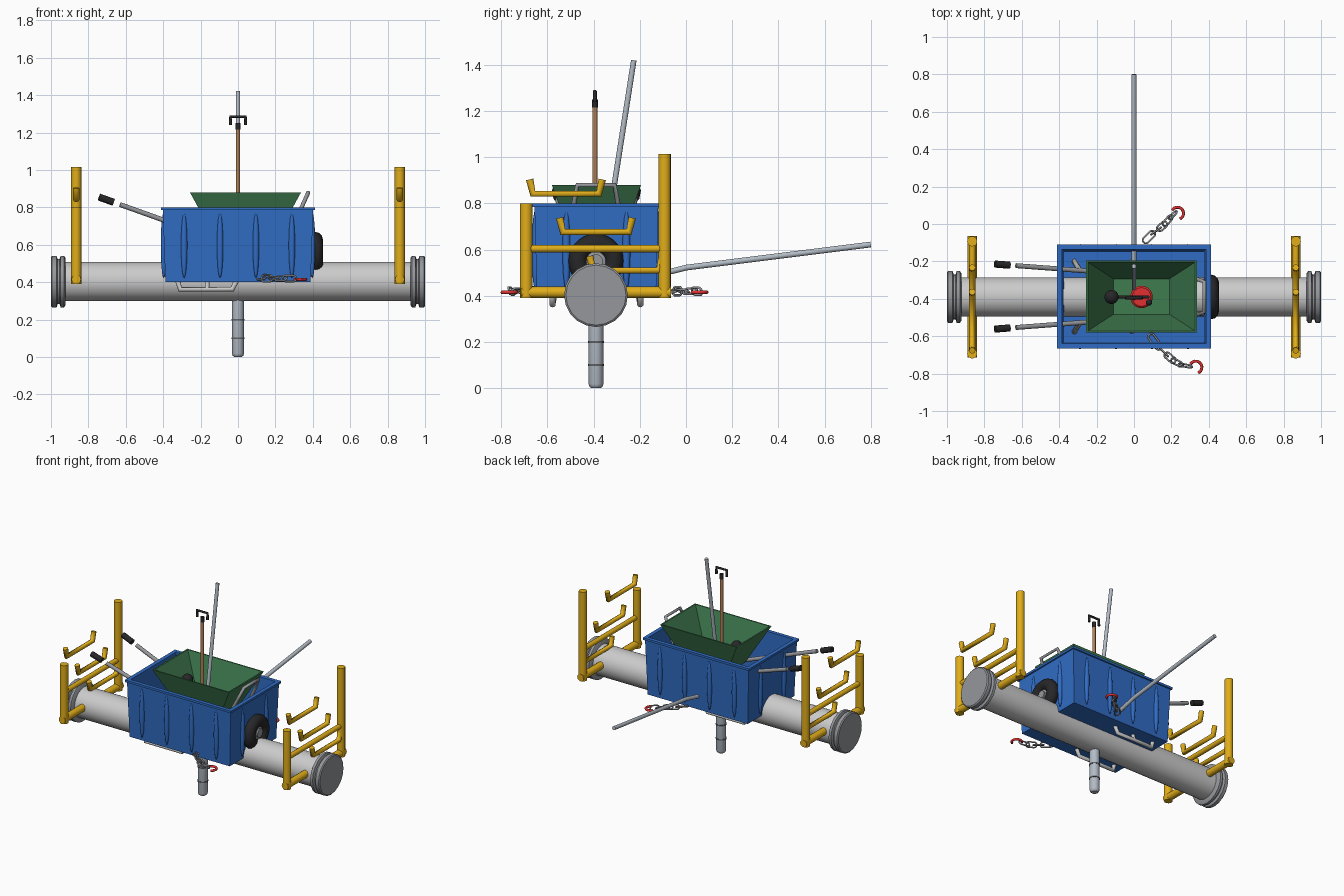
import bpy, bmesh, math
from mathutils import Vector, Matrix

if "Cube" in bpy.data.objects:
    bpy.data.objects.remove(bpy.data.objects["Cube"])

CY, CZ = -0.39, 0.403   # axis of the main tube


def mat(name, c):
    m = bpy.data.materials.new(name)
    m.diffuse_color = (*c, 1)
    m.use_nodes = True
    m.node_tree.nodes["Principled BSDF"].inputs["Base Color"].default_value = m.diffuse_color
    return m


BLUE = mat("blue", (0.03, 0.15, 0.55))
YELLOW = mat("yellow", (0.75, 0.42, 0.01))
GREEN = mat("green", (0.05, 0.2, 0.08))
BLACK = mat("black", (0.02, 0.02, 0.022))
RED = mat("red", (0.75, 0.03, 0.03))
WOOD = mat("wood", (0.45, 0.22, 0.09))
WHITE = mat("pale_grey", (0.68, 0.68, 0.68))
STEEL = mat("steel", (0.3, 0.31, 0.33))
DARK = mat("dark_steel", (0.12, 0.12, 0.13))
POST = mat("blue_grey", (0.45, 0.5, 0.56))


def finish(name, bm, m, smooth=True):
    bmesh.ops.recalc_face_normals(bm, faces=bm.faces)
    me = bpy.data.meshes.new(name)
    bm.to_mesh(me)
    bm.free()
    o = bpy.data.objects.new(name, me)
    bpy.context.collection.objects.link(o)
    me.materials.append(m)
    if smooth:
        bpy.ops.object.select_all(action='DESELECT')
        o.select_set(True)
        bpy.context.view_layer.objects.active = o
        bpy.ops.object.shade_smooth_by_angle(angle=math.radians(35))
    return o


def loft(name, rings, m, smooth=True, closed=False):
    """Skin equal-length rings; cap the ends, or join last to first."""
    bm = bmesh.new()
    vs = [[bm.verts.new(p) for p in r] for r in rings]
    n = len(vs[0])
    for a, b in zip(vs, vs[1:] + vs[:1] if closed else vs[1:]):
        for i in range(n):
            bm.faces.new((a[i], a[(i + 1) % n], b[(i + 1) % n], b[i]))
    if not closed:
        bm.faces.new(vs[0])
        bm.faces.new(vs[-1])
    return finish(name, bm, m, smooth)


def lathe(name, p, axis, prof, m, n=20):
    """Revolve (distance, radius) pairs round an axis from p."""
    p, axis = Vector(p), Vector(axis).normalized()
    q = axis.to_track_quat('Z', 'Y')
    return loft(name, [[p + q @ Vector((r * math.cos(a), r * math.sin(a), t))
                        for a in (2 * math.pi * i / n for i in range(n))]
                       for t, r in prof], m)


def rod(name, a, b, r, m, n=16):
    d = Vector(b) - Vector(a)
    return lathe(name, a, d, [(0, r), (d.length, r)], m, n)


def pipe(name, pts, r, m, closed=False):
    """Bent pipe along a path, as a bevelled curve."""
    cu = bpy.data.curves.new(name, 'CURVE')
    cu.dimensions, cu.bevel_depth, cu.bevel_resolution = '3D', r, 3
    cu.use_fill_caps = True
    s = cu.splines.new('POLY')
    s.points.add(len(pts) - 1)
    for q, p in zip(s.points, pts):
        q.co = (*p, 1)
    s.use_cyclic_u = closed
    s.use_smooth = True
    cu.materials.append(m)
    o = bpy.data.objects.new(name, cu)
    bpy.context.collection.objects.link(o)
    return o


def ball(name, c, s, m):
    bm = bmesh.new()
    bmesh.ops.create_uvsphere(bm, u_segments=16, v_segments=10, radius=1,
                              matrix=Matrix.Translation(c) @ Matrix.Diagonal((*s, 1)))
    return finish(name, bm, m)


def tub(name, cx, cy, rings, m):
    """Rectangular open container from (half x, half y, z) steps."""
    return loft(name, [[(cx + i * hx, cy + j * hy, z) for i, j in
                        ((-1, -1), (1, -1), (1, 1), (-1, 1))]
                       for hx, hy, z in rings], m, False)


# main tube with grooved end caps
rod("main_tube", (-0.95, CY, CZ), (0.95, CY, CZ), 0.105, WHITE, 32)
for s in (-1, 1):
    lathe("end_cap", (s * 0.922, CY, CZ), (s, 0, 0),
          [(0, .125), (.008, .138), (.026, .138), (.032, .12), (.042, .12),
           (.048, .138), (.072, .138), (.078, .13)], STEEL)

# lower post with rings
lathe("lower_post", (0, CY, 0), (0, 0, 1),
      [(0, .02), (.006, .028), (.018, .032), (.35, .032)], POST, 24)
for z in (0.10, 0.20):
    lathe("post_ring", (0, CY, z - .004), (0, 0, 1), [(0, .035), (.008, .035)], DARK, 24)

# yellow end racks
for x in (-0.865, 0.865):
    rod("rack_back_post", (x, -.093, .39), (x, -.093, 1.015), .027, YELLOW)
    rod("rack_front_post", (x, -.692, .39), (x, -.692, .80), .027, YELLOW)
    rod("rack_base_bar", (x, -.715, .415), (x, -.065, .415), .025, YELLOW)
    rod("rack_cross_bar", (x, -.692, .604), (x, -.093, .604), .017, YELLOW)
    for k in range(3):
        y, z = -.52 + k * .13, .842 - k * .166
        pipe("rack_hook", [(x, y + dy, z + dz) for dy, dz in
                           ((-.157, .062), (-.143, 0), (.143, 0), (.157, .062))], .017, YELLOW)

# blue bin with lip and ribs
tub("bin", 0, -.388, [(.388, .258, .40), (.402, .268, .785), (.412, .278, .785),
                      (.412, .278, .80), (.385, .252, .80), (.373, .242, .415)], BLUE)
for s in (-1, 1):
    for x in (-.288, -.096, .096, .288):
        ball("bin_rib", (x, -.388 + s * .264, .597), (.017, .016, .175), BLUE)
    for y in (-.13, .13):
        ball("bin_side_rib", (s * .397, -.388 + y, .597), (.016, .017, .175), BLUE)

# green barrow tray
tub("barrow_tray", .04, -.388, [(.155, .10, .62), (.297, .193, .88),
                                (.287, .184, .88), (.15, .095, .632)], GREEN)

# barrow handles, grips and legs
for s in (-1, 1):
    y = lambda x: -.388 + s * (.118 - .075 * x)
    h = lambda x: .735 - (x + .407) * .357
    rod("barrow_handle", (-.631, y(-.631), h(-.631)), (.38, y(.38), h(.38)), .013, STEEL)
    rod("handle_grip", (-.743, y(-.743), h(-.743)), (-.665, y(-.665), h(-.665)), .019, BLACK)
    pipe("barrow_leg", [(-.29, y(-.29), h(-.29)), (-.32, -.388 + s * .19, .40),
                        (-.31, -.388 + s * .19, .362), (-.03, -.388 + s * .19, .362),
                        (-.012, -.388 + s * .19, .40), (0, y(0), h(0))], .014, WHITE)
    rod("leg_strut", (-.165, -.388 + s * .19, .362), (-.165, -.388 + s * .16, .5), .012, WHITE)

# tray guard
pipe("tray_guard", [(.30, -.49, .72), (.34, -.485, .80), (.376, -.47, .88),
                    (.376, -.31, .88), (.34, -.295, .80), (.30, -.29, .72)], .011, STEEL)

# barrow wheel and hub
R, r = .078, .041
loft("wheel_tyre", [[(.413 + r * math.sin(b), CY + (R + r * math.cos(b)) * math.cos(a),
                      .55 + (R + r * math.cos(b)) * math.sin(a))
                     for b in (2 * math.pi * j / 12 for j in range(12))]
                    for a in (2 * math.pi * i / 28 for i in range(28))], BLACK, True, True)
lathe("wheel_hub", (.385, CY, .55), (1, 0, 0), [(0, .05), (.045, .05), (.05, .03), (.06, .03)], STEEL)

# spade with wooden shaft
rod("spade_shaft", (0, CY - .005, .64), (0, CY - .005, 1.22), .011, WOOD)
rod("spade_collar", (0, CY - .005, 1.215), (0, CY - .005, 1.25), .013, BLACK)
pipe("spade_grip", [(-.04, CY - .005, 1.24), (-.04, CY - .005, 1.285),
                    (.04, CY - .005, 1.285), (.04, CY - .005, 1.24)], .009, BLACK)

# red disc and black knob inside the tray
lathe("red_disc", (.04, CY, .64), (0, 0, 1), [(0, .055), (.05, .06), (.06, .05)], RED, 24)
ball("black_knob", (-.12, CY, .775), (.038, .038, .038), BLACK)
rod("knob_arm", (-.12, CY, .775), (.08, CY, .73), .009, BLACK)
ball("arm_tip", (.08, CY - .03, .73), (.017, .017, .017), BLACK)

# two long pale poles
rod("upright_pole", (0, -.37, .50), (0, -.226, 1.42), .012, POST)
pipe("long_pole", [(0, -.2, .475), (0, -.06, .507), (0, 0, .522), (0, .80, .622)], .013, POST)


def chain(path, end, turn):
    """Stadium links of alternating roll along a path, ending in a red hook."""
    for i, (a, b) in enumerate(zip(path, path[1:])):
        a, b = Vector((*a, .42)), Vector((*b, .42))
        u = (b - a).normalized()
        w = Vector((-u.y, u.x, 0)) * math.cos(.3 + i * 1.2) + Vector((0, 0, math.sin(.3 + i * 1.2)))
        c, L = (a + b) / 2, (b - a).length / 2 - .006
        pipe("chain_link", [c + u * (math.copysign(L, math.cos(t)) + .018 * math.cos(t)) + w * .018 * math.sin(t)
                            for t in (2 * math.pi * (k + .5) / 16 for k in range(16))], .005, STEEL, True)
    pipe("chain_hook", [(end[0] + .033 * math.cos(t), end[1] + .033 * math.sin(t), .415)
                        for t in (turn - math.radians(24) * k for k in range(10))], .008, RED)


# tie chains front and back
chain([(.06, -.09), (.10, -.05), (.135, -.025), (.165, .0), (.195, .035), (.22, .06)], (.232, .057), 2.6)
chain([(.09, -.60), (.135, -.66), (.175, -.70), (.21, -.73), (.25, -.752), (.30, -.762)], (.33, -.766), 2.6)
